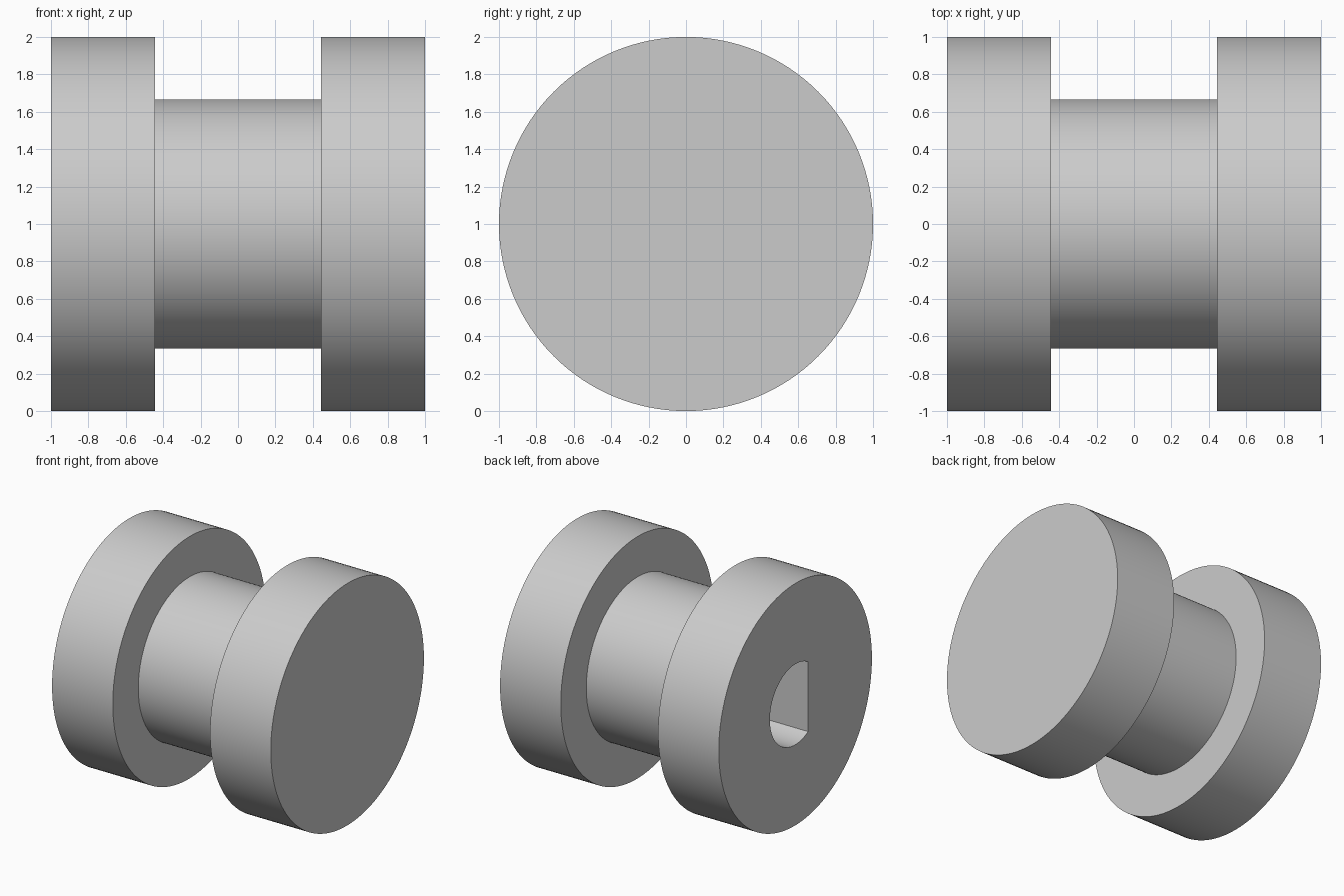
import bpy
import bmesh
from math import cos, sin, acos, pi

cube = bpy.data.objects.get("Cube")
if cube:
    bpy.data.objects.remove(cube, do_unlink=True)

# Plain grey material
grey = bpy.data.materials.new("plain grey")
grey.use_nodes = True
colour = (0.6, 0.6, 0.6, 1)
grey.diffuse_color = colour
grey.node_tree.nodes["Principled BSDF"].inputs["Base Color"].default_value = colour

AXIS_Z = 1
SEGMENTS = 128
FLANGE_R, HUB_R, BORE_R = 1, 2 / 3, 1 / 3
FLANGE_X = 0.445
FLAT_Y = -BORE_R / 2
BORE_END = 0.1


def loft(name, rings):
    """Closed solid skinned through rings of (x, outline), outline in y and z."""
    bm = bmesh.new()
    loops = [[bm.verts.new((x, y, z + AXIS_Z)) for y, z in outline]
             for x, outline in rings]
    count = len(loops[0])
    for a, b in zip(loops, loops[1:]):
        for i in range(count):
            j = (i + 1) % count
            bm.faces.new((a[i], a[j], b[j], b[i]))
    bm.faces.new(loops[0])
    bm.faces.new(loops[-1])
    bmesh.ops.recalc_face_normals(bm, faces=bm.faces)
    mesh = bpy.data.meshes.new(name)
    bm.to_mesh(mesh)
    bm.free()
    mesh.materials.append(grey)
    obj = bpy.data.objects.new(name, mesh)
    bpy.context.collection.objects.link(obj)
    return obj


def circle(radius):
    return [(radius * cos(2 * pi * i / SEGMENTS), radius * sin(2 * pi * i / SEGMENTS))
            for i in range(SEGMENTS)]


# Spool: two wide flanges joined by a narrower hub
profile = [(-1, FLANGE_R), (-FLANGE_X, FLANGE_R), (-FLANGE_X, HUB_R),
           (FLANGE_X, HUB_R), (FLANGE_X, FLANGE_R), (1, FLANGE_R)]
spool = loft("spool", [(x, circle(r)) for x, r in profile])

# D-shaped blind bore in the -x end, flat side towards the front
sweep = acos(FLAT_Y / BORE_R)
steps = SEGMENTS // 2
arc = [-sweep + 2 * sweep * i / steps for i in range(steps + 1)]
d_shape = [(BORE_R * cos(a), BORE_R * sin(a)) for a in arc]
cutter = loft("bore_cutter", [(-1.2, d_shape), (BORE_END, d_shape)])
cutter.hide_render = True

bpy.ops.object.select_all(action="DESELECT")
bpy.context.view_layer.objects.active = spool
spool.select_set(True)
cut = spool.modifiers.new("bore", "BOOLEAN")
cut.operation = "DIFFERENCE"
cut.solver = "EXACT"
cut.object = cutter
bpy.ops.object.modifier_apply(modifier=cut.name)
bpy.data.objects.remove(cutter, do_unlink=True)

# Smooth round walls, crisp rims
bpy.ops.object.shade_smooth_by_angle(angle=pi / 6)
